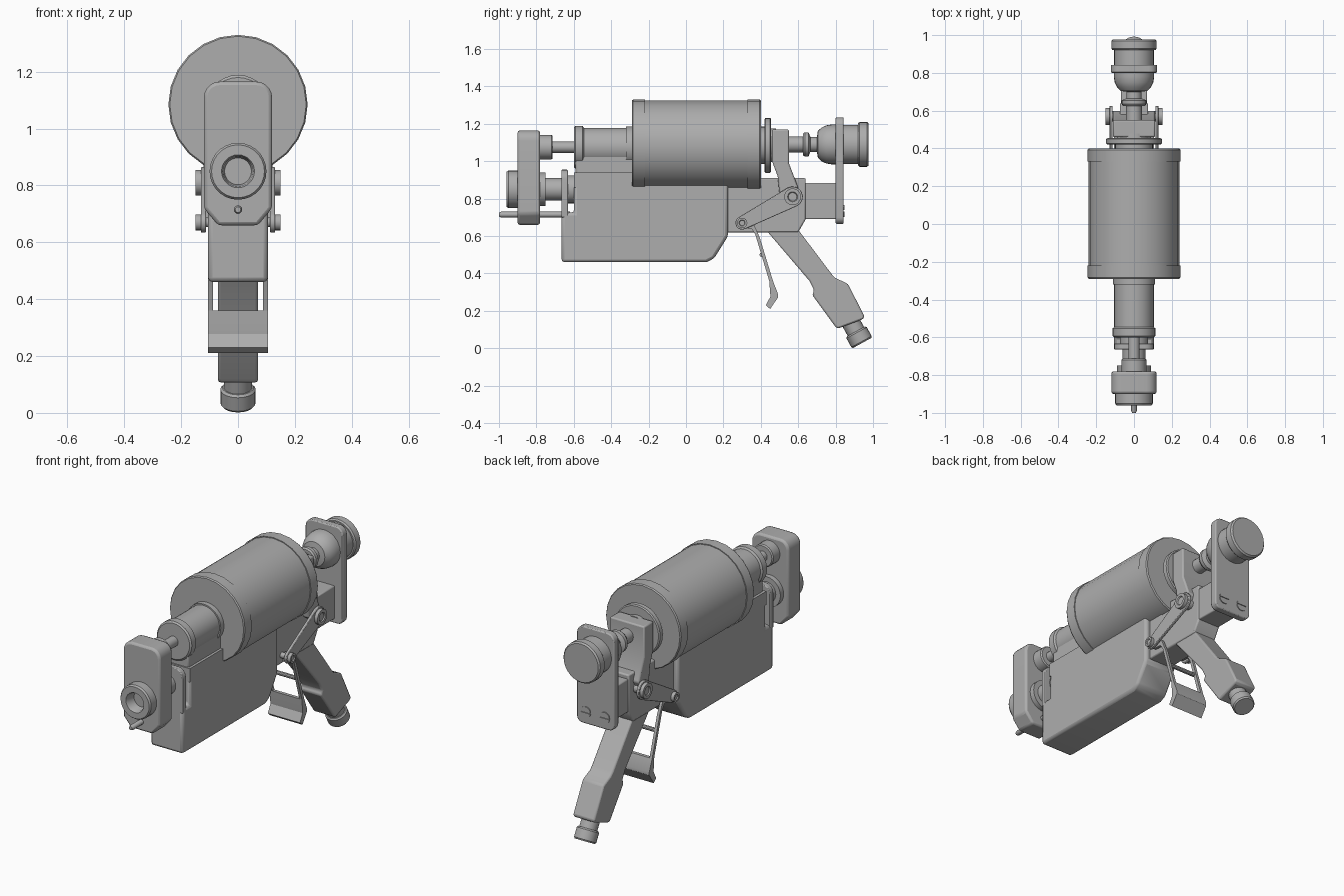
import bpy, bmesh, math
from mathutils import Vector

if "Cube" in bpy.data.objects:
    bpy.data.objects.remove(bpy.data.objects["Cube"])

grey = bpy.data.materials.new("tool_grey")
grey.diffuse_color = (0.42, 0.42, 0.42, 1)
grey.use_nodes = True
grey.node_tree.nodes["Principled BSDF"].inputs["Base Color"].default_value = grey.diffuse_color


def finish(name, bm, bevel=0.0):
    bmesh.ops.remove_doubles(bm, verts=bm.verts, dist=1e-5)
    bmesh.ops.recalc_face_normals(bm, faces=bm.faces)
    me = bpy.data.meshes.new(name)
    bm.to_mesh(me)
    bm.free()
    ob = bpy.data.objects.new(name, me)
    bpy.context.collection.objects.link(ob)
    me.materials.append(grey)
    bpy.ops.object.select_all(action='DESELECT')
    ob.select_set(True)
    bpy.context.view_layer.objects.active = ob
    bpy.ops.object.shade_smooth_by_angle(angle=math.radians(32))
    if bevel:
        m = ob.modifiers.new("edge", 'BEVEL')
        m.width, m.segments, m.limit_method = bevel, 2, 'ANGLE'
    return ob


def lathe(name, start, axis, profile, n=28):
    """Spin (distance, radius) pairs around an axis; radius 0 closes an end."""
    bm = bmesh.new()
    rot = Vector((0, 0, 1)).rotation_difference(Vector(axis))
    rings = []
    for d, r in profile:
        rings.append([bm.verts.new(Vector(start) + rot @ Vector((
            r * math.cos(math.tau * i / n), r * math.sin(math.tau * i / n), d)))
            for i in range(n if r else 1)])
    for a, b in zip(rings, rings[1:]):
        for i in range(n):
            j = (i + 1) % n
            q = [a[i % len(a)], a[j % len(a)], b[j % len(b)], b[i % len(b)]]
            bm.faces.new(list(dict.fromkeys(q)))
    return finish(name, bm)


def turned(name, z, profile, n=28):
    """Part turned along y, capped at both ends; profile is (y, radius)."""
    p = [(profile[0][0], 0)] + profile + [(profile[-1][0], 0)]
    return lathe(name, (0, 0, z), (0, 1, 0), p, n)


def prism(name, pts, lo, hi, axis='X', bevel=0.0):
    """Extrude a (y, z) outline along x or an (x, z) outline along y."""
    bm = bmesh.new()
    put = (lambda p, t: (t, p[0], p[1])) if axis == 'X' else (lambda p, t: (p[0], t, p[1]))
    a = [bm.verts.new(put(p, lo)) for p in pts]
    b = [bm.verts.new(put(p, hi)) for p in pts]
    bm.faces.new(a)
    bm.faces.new(b[::-1])
    for i in range(len(pts)):
        j = (i + 1) % len(pts)
        bm.faces.new((a[i], b[i], b[j], a[j]))
    return finish(name, bm, bevel)


def rect(a, b, c, d):
    return [(a, c), (b, c), (b, d), (a, d)]


def rounded(w, z0, z1, r_low, r_top, steps=5):
    """Upright plate outline with rounded corners."""
    pts = []
    for sx, z, r, a0 in ((1, z0 + r_low, r_low, -90), (1, z1 - r_top, r_top, 0),
                         (-1, z1 - r_top, r_top, 90), (-1, z0 + r_low, r_low, 180)):
        for k in range(steps + 1):
            a = math.radians(a0 + 90 * k / steps)
            pts.append((sx * (w - r) + r * math.cos(a), z + r * math.sin(a)))
    return pts


# Main drum with end rims
turned("drum", 1.085, [(-.29, .24), (-.283, .245), (-.22, .245), (-.22, .24), (.33, .24),
                       (.33, .245), (.393, .245), (.40, .24)], 24)
turned("drum_rear_ring", 1.085, [(.39, .10), (.42, .10), (.42, .14), (.425, .147),
                                 (.45, .147), (.455, .14), (.455, .09), (.48, .09)])

# Front motor tube, shaft and collar
turned("front_tube", 1.075, [(-.60, .105), (-.592, .114), (-.553, .114), (-.545, .104),
                             (-.32, .104), (-.32, .112), (-.28, .112)])
turned("front_shaft", 1.075, [(-.79, .066), (-.72, .066), (-.713, .06), (-.713, .03), (-.59, .03)])
prism("tube_cradle", rect(-.59, -.28, .92, 1.05), -.09, .09, bevel=.01)

# Front plate with muzzle and pin
plate = [(-.07, .66), (.07, .66), (.12, .72)] + rounded(.12, .72, 1.165, .001, .055)[6:18] + [(-.12, .72)]
prism("front_plate", plate, -.90, -.78, 'Y', .012)
lathe("muzzle", (0, 0, .85), (0, 1, 0), [(-.89, .1), (-.95, .1), (-.96, .093), (-.96, .058),
                                         (-.95, .053), (-.88, .045), (-.88, 0)])
turned("guide_tube", .85, [(-.79, .09), (-.75, .09), (-.75, .06), (-.64, .06), (-.64, .075), (-.58, .075)])
turned("guide_pin", .715, [(-1.0, .01), (-.99, .015), (-.62, .015)], 12)

# Lower body with front flange
prism("body", [(-.665, .46), (.11, .46), (.15, .48), (.225, .60), (.225, .90), (-.598, .94),
               (-.598, .725), (-.665, .725)], -.105, .105, bevel=.016)
prism("body_top", rect(-.598, -.27, .86, .94), -.105, .105)
prism("front_flange", rounded(.105, .70, .955, .005, .05), -.665, -.632, 'Y', .004)

# Pistol frame, upper bracket and grip
prism("frame", [(.21, .62), (.60, .62), (.64, .69), (.64, .91), (.21, .91)], -.075, .075, bevel=.008)
prism("upper_bracket", [(.46, 1.17), (.55, 1.17), (.55, .99), (.60, .86), (.56, .78),
                        (.50, .82), (.49, .92), (.46, 1.0)], -.112, .112, bevel=.008)
prism("grip", [(.43, .63), (.595, .64), (.78, .395), (.80, .375), (.865, .345), (.955, .17),
               (.945, .155), (.81, .105), (.795, .12), (.675, .285), (.685, .31), (.66, .36)],
      -.07, .07, bevel=.01)
lathe("hose_fitting", (.0, .87, .16), (0, .48, -.877),
      [(0, 0), (0, .05), (.08, .05), (.08, .055), (.088, .062), (.142, .062), (.15, .056), (.15, 0)], 20)

# Rear shaft, ball, plate and knob
turned("rear_ball", 1.09, [(.54, .042), (.625, .042), (.625, .058), (.635, .065), (.655, .065),
                           (.665, .04), (.70, .04), (.705, .072), (.725, .09), (.75, .102),
                           (.78, .107), (.81, .107)])
prism("rear_plate", rounded(.122, .665, 1.235, .035, .045), .80, .843, 'Y', .006)
turned("rear_knob", 1.09, [(.84, .105), (.92, .105), (.92, .113), (.928, .12), (.968, .12), (.977, .112)])
prism("rear_block", rect(.63, .81, .69, .885), -.07, .07, bevel=.006)

# Linkage and trigger, mirrored left and right
top, low = Vector((.57, .81)), Vector((.30, .67))
ang = math.atan2(*(top - low).yx)
link = []
for c, r, a0 in ((top, .055, -90), (low, .036, 90)):
    for k in range(9):
        a = ang + math.radians(a0 + 180 * k / 8)
        link.append((c.x + r * math.cos(a), c.y + r * math.sin(a)))
leg = [(.31, .69), (.36, .67), (.395, .59), (.465, .36), (.445, .36), (.37, .61), (.35, .64), (.29, .645)]
for s, side in ((1, "right"), (-1, "left")):
    prism(side + "_link", link, s * .113, s * .13, bevel=.003)
    for c, r, part in ((top, .045, "upper"), (low, .028, "lower")):
        lathe(f"{side}_{part}_pivot", (s * .06, c.x, c.y), (s, 0, 0),
              [(0, 0), (0, r * .6), (.065, r * .6), (.065, r), (.09, r), (.09, r * .6),
               (.084, r * .5), (.084, 0)], 16)
    prism(side + "_trigger_leg", leg, s * .088, s * .105)
    # Slotted screw on the rear plate
    for k in (-1, 1):
        half = [(s * .062 + .032 * math.cos(a), .735 + k * .004 + k * .028 * math.sin(a))
                for a in [math.pi * i / 10 for i in range(11)]]
        prism(side + "_screw_half", half, .84, .848, 'Y')
prism("trigger_pad", [(.445, .36), (.465, .36), (.492, .29), (.492, .272), (.45, .21), (.427, .23),
                      (.452, .278), (.45, .295)], -.105, .105)
lathe("trigger_crossbar", (-.09, .405, .50), (1, 0, 0), [(0, 0), (0, .012), (.18, .012), (.18, 0)], 10)
